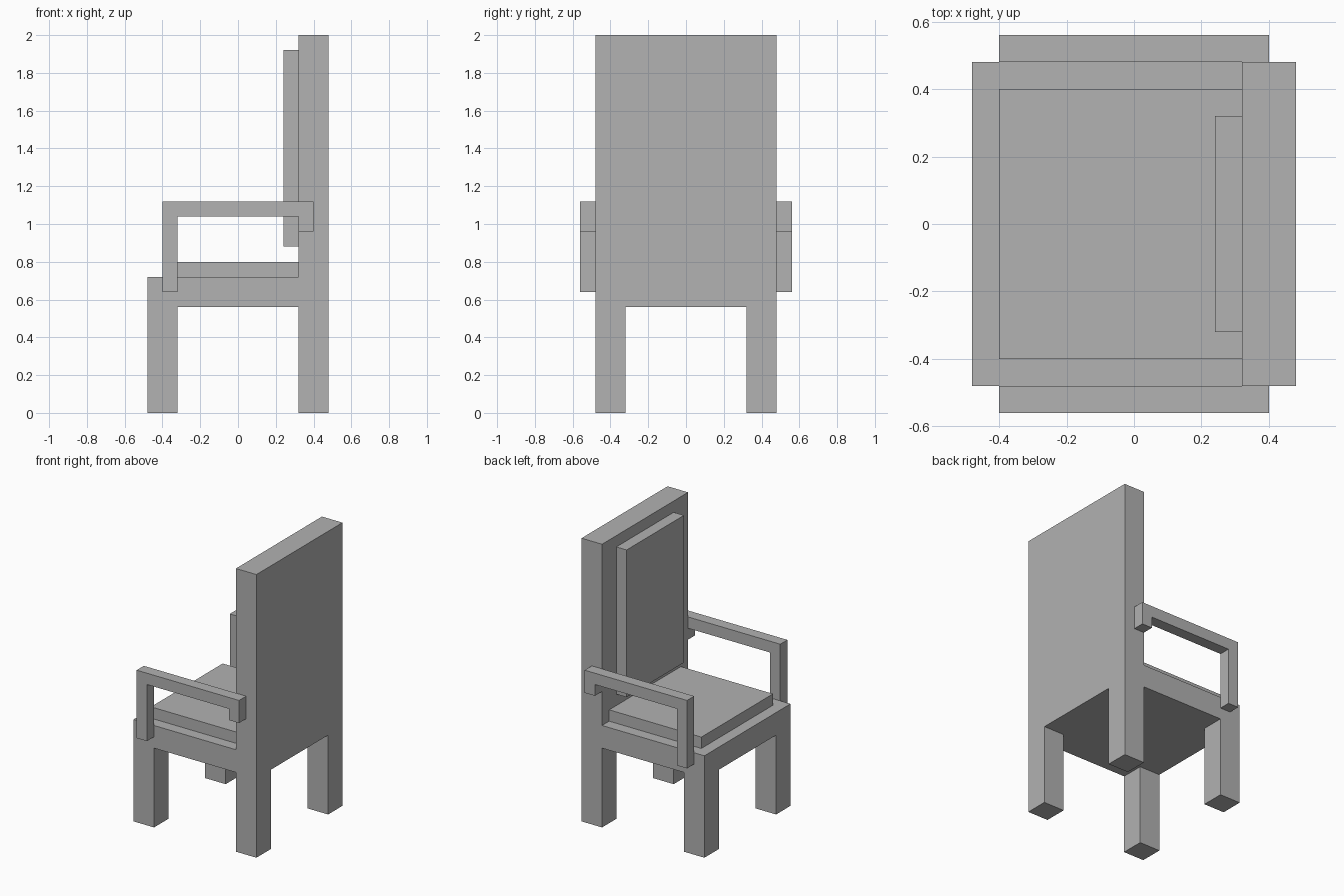
import bpy
import bmesh
from mathutils import Vector

cube = bpy.data.objects.get("Cube")
if cube:
    bpy.data.objects.remove(cube, do_unlink=True)

# One plain grey for the whole chair
grey = bpy.data.materials.new("plain_grey")
grey.use_nodes = True
COLOUR = (0.445, 0.445, 0.445, 1)
grey.diffuse_color = COLOUR
grey.node_tree.nodes["Principled BSDF"].inputs["Base Color"].default_value = COLOUR


def extrude_profile(points, y0, y1):
    """Closed prism from an x-z outline, running from y0 to y1."""
    bm = bmesh.new()
    face = bm.faces.new([bm.verts.new((x, y0, z)) for x, z in points])
    out = bmesh.ops.extrude_face_region(bm, geom=[face], use_keep_orig=True)
    moved = [v for v in out["geom"] if isinstance(v, bmesh.types.BMVert)]
    bmesh.ops.translate(bm, verts=moved, vec=(0, y1 - y0, 0))
    bmesh.ops.recalc_face_normals(bm, faces=bm.faces[:])
    return bm


def finish(name, bm):
    mesh = bpy.data.meshes.new(name)
    bm.to_mesh(mesh)
    bm.free()
    mesh.materials.append(grey)
    obj = bpy.data.objects.new(name, mesh)
    bpy.context.collection.objects.link(obj)
    return obj


def slab(name, x0, x1, half_width, z0, z1):
    outline = [(x0, z0), (x1, z0), (x1, z1), (x0, z1)]
    return finish(name, extrude_profile(outline, -half_width, half_width))


OUT, IN = 0.48, 0.32        # outer and inner limits of the legs
SEAT_LOW, SEAT_TOP = 0.56, 0.72

# Seat and tall back as one L-shaped body
frame = extrude_profile([(-OUT, SEAT_LOW), (OUT, SEAT_LOW), (OUT, 2), (IN, 2),
                         (IN, SEAT_TOP), (-OUT, SEAT_TOP)], -OUT, OUT)

# Legs pulled down from the corners of the underside
for axis in ((1, 0, 0), (0, 1, 0)):
    for s in (-IN, IN):
        bmesh.ops.bisect_plane(frame, geom=frame.verts[:] + frame.edges[:] + frame.faces[:],
                               plane_co=Vector(axis) * s, plane_no=axis)
frame.normal_update()
corners = [f for f in frame.faces if f.normal.z < -0.9
           and min(abs(f.calc_center_median().x), abs(f.calc_center_median().y)) > IN]
legs = bmesh.ops.extrude_discrete_faces(frame, faces=corners)["faces"]
bmesh.ops.translate(frame, verts=[v for f in legs for v in f.verts], vec=(0, 0, -SEAT_LOW))
bmesh.ops.recalc_face_normals(frame, faces=frame.faces[:])
bmesh.ops.dissolve_limit(frame, angle_limit=0.01, verts=frame.verts[:], edges=frame.edges[:])
finish("chair_frame", frame)

# Cushions
slab("seat_cushion", -0.4, IN, 0.4, SEAT_TOP, 0.8)
slab("back_cushion", 0.24, IN, 0.32, 0.88, 1.92)

# Armrests: long front post, top rail, short rear stub
ARM = [(-0.4, 0.64), (-0.32, 0.64), (-0.32, 1.04), (0.32, 1.04),
       (0.32, 0.96), (0.4, 0.96), (0.4, 1.12), (-0.4, 1.12)]
for name, side in (("front_side_armrest", -1), ("rear_side_armrest", 1)):
    finish(name, extrude_profile(ARM, side * OUT, side * 0.56))
